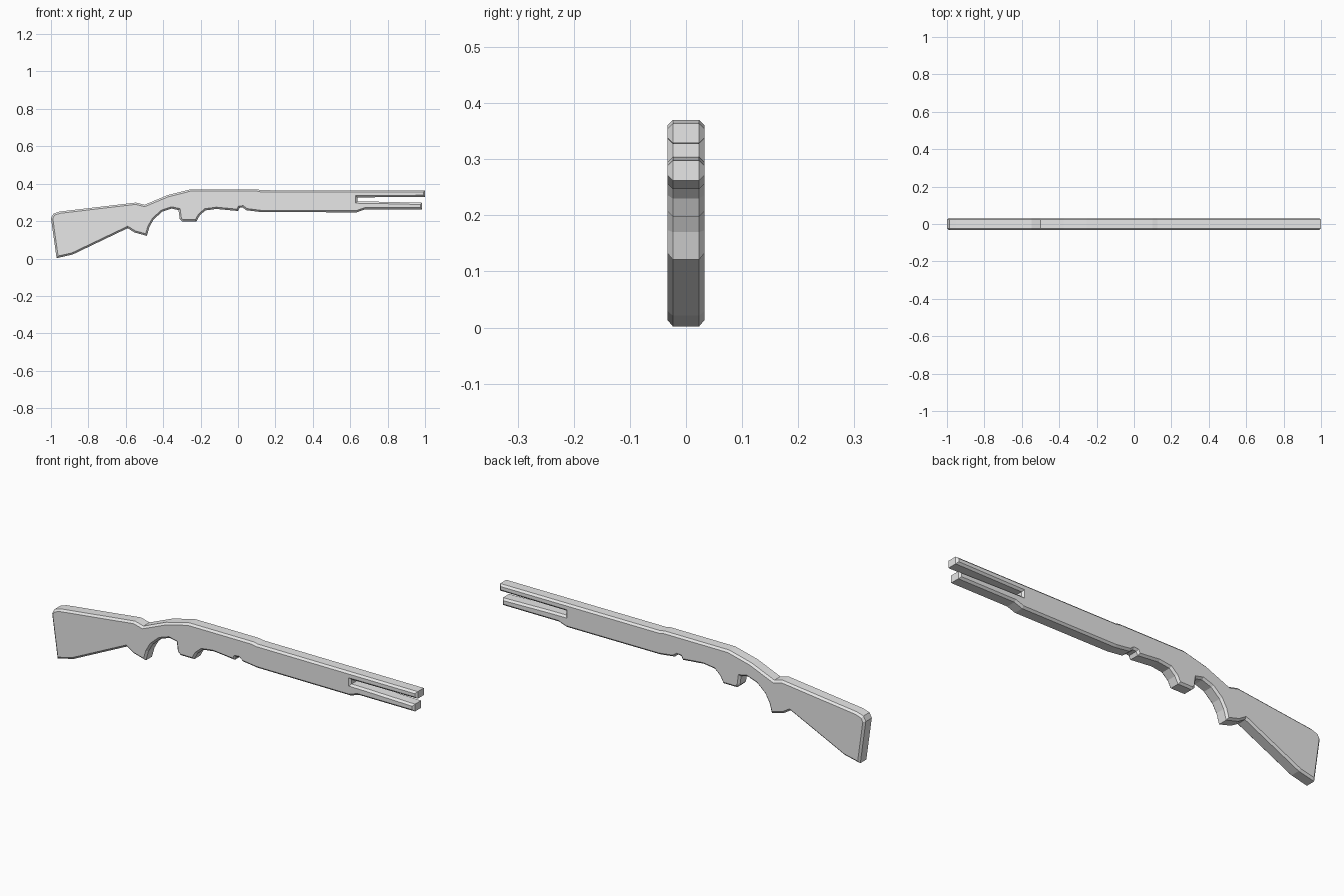
import bpy, bmesh

if "Cube" in bpy.data.objects:
    bpy.data.objects.remove(bpy.data.objects["Cube"])

HALF = 0.033      # half thickness of the body
CHAMFER = 0.0095  # edge chamfer around both sides

# Side silhouette (x, z), clockwise from the bottom of the butt
outline = [
    # butt and comb
    (-0.97, 0.002), (-1.0, 0.216), (-0.987, 0.24), (-0.953, 0.251),
    (-0.547, 0.299), (-0.50, 0.287),
    # receiver top and barrel
    (-0.376, 0.339), (-0.253, 0.37), (0.10, 0.37), (0.125, 0.365),
    (1.0, 0.364), (1.0, 0.329),
    # slot between barrel and lower tube
    (0.638, 0.327), (0.638, 0.305), (0.73, 0.304),
    # lower tube and fore-end
    (0.985, 0.298), (0.985, 0.262), (0.677, 0.262), (0.635, 0.247),
    (0.125, 0.248), (0.045, 0.258), (0.025, 0.273), (0.008, 0.271), (0.0, 0.254),
    # receiver underside and guard block
    (-0.115, 0.265), (-0.175, 0.257), (-0.205, 0.23), (-0.222, 0.198),
    (-0.297, 0.198), (-0.312, 0.213), (-0.318, 0.259),
    # curved grip
    (-0.355, 0.267), (-0.405, 0.25), (-0.45, 0.21), (-0.473, 0.17),
    (-0.487, 0.121), (-0.553, 0.139), (-0.59, 0.162),
    # underside of the butt
    (-0.885, 0.021),
]

grey = bpy.data.materials.new("plain grey")
grey.diffuse_color = (0.8, 0.8, 0.8, 1)
grey.use_nodes = True
grey.node_tree.nodes["Principled BSDF"].inputs["Base Color"].default_value = grey.diffuse_color

# Extrude the silhouette between the two chamfers
bm = bmesh.new()
front = bm.faces.new([bm.verts.new((x, CHAMFER - HALF, z)) for x, z in outline])
ext = bmesh.ops.extrude_face_region(bm, geom=[front], use_keep_orig=True)
new_verts = [g for g in ext["geom"] if isinstance(g, bmesh.types.BMVert)]
bmesh.ops.translate(bm, verts=new_verts, vec=(0, 2 * (HALF - CHAMFER), 0))
bmesh.ops.recalc_face_normals(bm, faces=bm.faces)
bm.normal_update()

# Inset both sides and push them out to make the chamfer
caps = [f for f in bm.faces if len(f.verts) == len(outline)]
for cap in caps:
    bmesh.ops.inset_region(bm, faces=[cap], thickness=CHAMFER, depth=0,
                           use_even_offset=True, use_boundary=True)
for f in bm.faces:
    if len(f.verts) == len(outline):
        for v in f.verts:
            v.co.y = HALF if v.co.y > 0 else -HALF
bmesh.ops.recalc_face_normals(bm, faces=bm.faces)

mesh = bpy.data.meshes.new("long_gun_body")
bm.to_mesh(mesh)
bm.free()
mesh.materials.append(grey)
body = bpy.data.objects.new("long_gun_body", mesh)
bpy.context.collection.objects.link(body)
